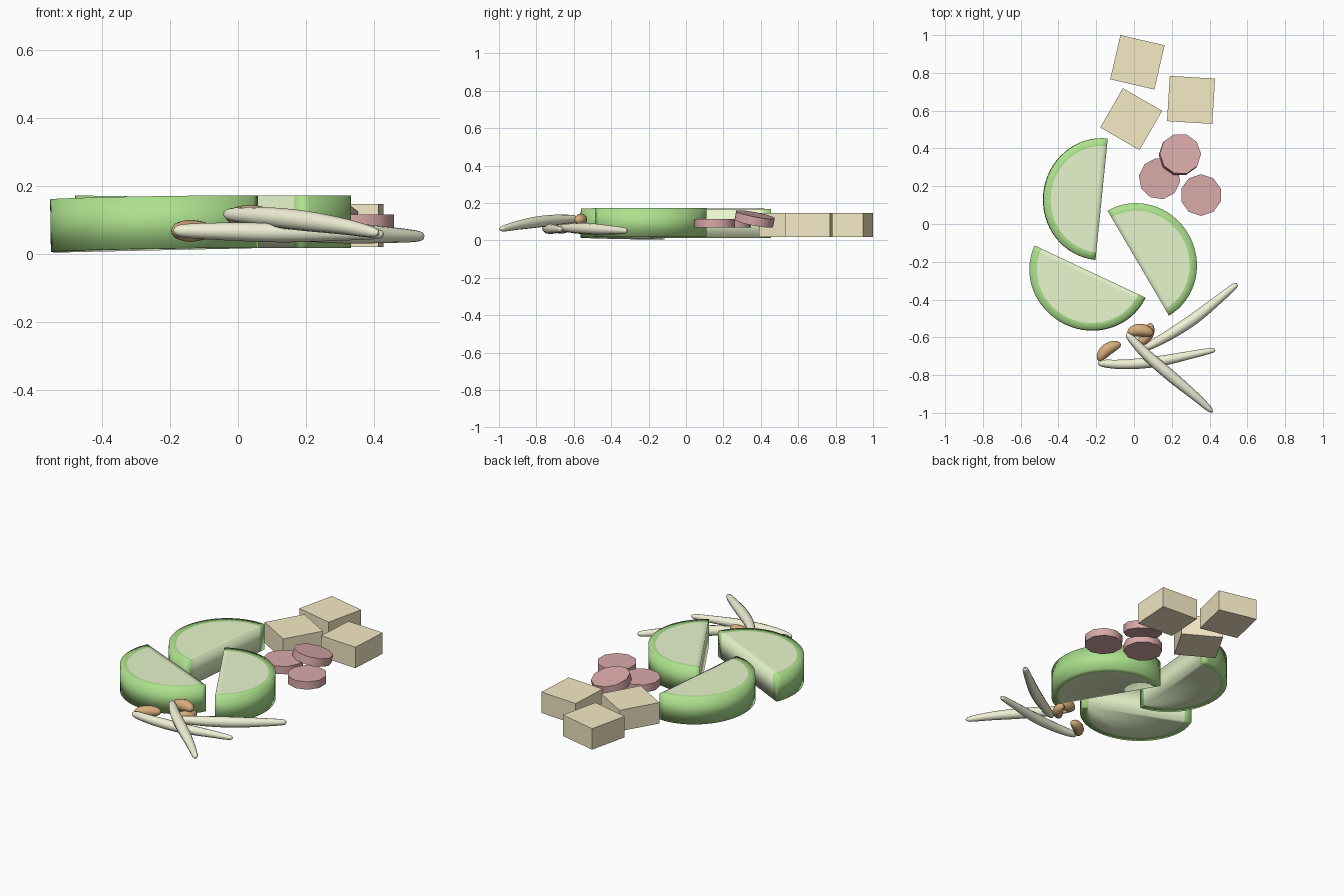
import bpy, bmesh, math
from mathutils import Matrix, Vector

if "Cube" in bpy.data.objects:
    bpy.data.objects.remove(bpy.data.objects["Cube"])


def material(name, rgb):
    m = bpy.data.materials.new(name)
    m.diffuse_color = (*rgb, 1)
    m.use_nodes = True
    m.node_tree.nodes["Principled BSDF"].inputs["Base Color"].default_value = m.diffuse_color
    return m


RIND = material("rind_green", (0.42, 0.76, 0.27))
FLESH = material("flesh_pale", (0.80, 0.92, 0.60))
TOFU = material("tofu_cream", (0.92, 0.82, 0.56))
SAUSAGE = material("sausage_pink", (0.70, 0.40, 0.40))
STEM = material("sprout_white", (0.88, 0.88, 0.68))
BEAN = material("bean_brown", (0.68, 0.42, 0.20))


def finish(name, bm, mats, angle=40):
    """Make the object; edges sharper than the angle stay hard."""
    bmesh.ops.recalc_face_normals(bm, faces=bm.faces)
    me = bpy.data.meshes.new(name)
    bm.to_mesh(me)
    bm.free()
    ob = bpy.data.objects.new(name, me)
    bpy.context.collection.objects.link(ob)
    for m in mats:
        me.materials.append(m)
    if angle:
        bpy.ops.object.select_all(action='DESELECT')
        ob.select_set(True)
        bpy.context.view_layer.objects.active = ob
        bpy.ops.object.shade_smooth_by_angle(angle=math.radians(angle))
    return ob


def place(loc, normal, spin):
    tilt = Vector((0, 0, 1)).rotation_difference(Vector(normal)).to_matrix().to_4x4()
    return Matrix.Translation(loc) @ tilt @ Matrix.Rotation(math.radians(spin), 4, 'Z')


def half_slice(name, a, b, z, normal, thick=0.155, n=32):
    """Half disc with a rind; the arc bulges to the left of chord a -> b."""
    a, b = Vector(a), Vector(b)
    r, mid, d = (b - a).length / 2, (a + b) / 2, b - a
    bm = bmesh.new()

    def arc(rad, h):
        return [bm.verts.new((rad * math.cos(math.pi * i / n),
                              0.955 * rad * math.sin(math.pi * i / n), h))
                for i in range(n + 1)]
    h = thick / 2
    ot, ob = arc(r, h), arc(r, -h)
    it, ib = arc(r * 0.875, h), arc(r * 0.875, -h)
    for p, q in ((ot, it), (ob, ib), (ot, ob)):       # rind top, bottom, wall
        for i in range(n):
            bm.faces.new((p[i], p[i + 1], q[i + 1], q[i]))
    for i in (0, n):                                  # rind on the cut face
        bm.faces.new((ot[i], it[i], ib[i], ob[i]))
    for loop in (it, ib, (it[0], it[n], ib[n], ib[0])):  # flesh
        bm.faces.new(loop).material_index = 1
    bm.transform(place((mid.x, mid.y, z), normal, math.degrees(math.atan2(d.y, d.x))))
    finish(name, bm, (RIND, FLESH), 120)


def tube(name, pts, mat, sides=12, steps=6):
    """Smooth tapered sweep through (x, y, z, radius) points."""
    p = [Vector(v) for v in pts]
    p = [2 * p[0] - p[1]] + p + [2 * p[-1] - p[-2]]
    path = []
    for i in range(1, len(p) - 2):
        for k in range(steps):
            t = k / steps
            path.append(0.5 * (2 * p[i] + (p[i + 1] - p[i - 1]) * t
                        + (2 * p[i - 1] - 5 * p[i] + 4 * p[i + 1] - p[i + 2]) * t ** 2
                        + (3 * p[i] - p[i - 1] - 3 * p[i + 1] + p[i + 2]) * t ** 3))
    path.append(p[-2])
    bm = bmesh.new()
    rings = []
    for i, c in enumerate(path):
        tan = (path[min(i + 1, len(path) - 1)] - path[max(i - 1, 0)]).to_3d().normalized()
        side = tan.cross(Vector((0, 0, 1))).normalized()
        up = side.cross(tan)
        rings.append([bm.verts.new(c.to_3d() + max(c.w, 0.003) *
                      (side * math.cos(2 * math.pi * j / sides) + up * math.sin(2 * math.pi * j / sides)))
                      for j in range(sides)])
    for r0, r1 in zip(rings, rings[1:]):
        for j in range(sides):
            k = (j + 1) % sides
            bm.faces.new((r0[j], r0[k], r1[k], r1[j]))
    bm.faces.new(rings[0])
    bm.faces.new(rings[-1])
    finish(name, bm, (mat,))


def bean(name, a, mid, b, z, r):
    """Kidney shape bent through three plan points."""
    A, M, B = Vector(a), Vector(mid), Vector(b)
    pts = []
    for i in range(11):
        ang = math.pi * i / 10
        t = (1 - math.cos(ang)) / 2
        c = (1 - t) ** 2 * A + 2 * t * (1 - t) * (2 * M - (A + B) / 2) + t * t * B
        pts.append((c.x, c.y, z, r * math.sin(ang) ** 0.85 if 0 < i < 10 else 0.003))
    tube(name, pts, BEAN, steps=2)


# cucumber half slices
half_slice("cucumber_slice_1", (-0.205, -0.19), (-0.14, 0.453), 0.09, (0.015, 0, 1))
half_slice("cucumber_slice_2", (0.06, -0.39), (-0.525, -0.115), 0.088, (-0.015, 0.015, 1))
half_slice("cucumber_slice_3", (-0.14, 0.07), (0.185, -0.485), 0.095, (0, 0, 1))

# tofu blocks
for i, (x, y, rot) in enumerate(((0.018, 0.856, -13), (-0.015, 0.555, -30), (0.302, 0.657, -3.5))):
    bm = bmesh.new()
    bmesh.ops.create_cube(bm, size=1)
    bm.transform(place((x, y, 0.083), (0, 0, 1), rot) @ Matrix.Diagonal((0.24, 0.24, 0.127, 1)))
    finish(f"tofu_block_{i + 1}", bm, (TOFU,), 0)

# sausage slices
for i, (loc, nrm, spin) in enumerate((((0.135, 0.24, 0.092), (0, 0, 1), 10),
                                      ((0.243, 0.367, 0.115), (0.12, 0.19, 1), 18),
                                      ((0.355, 0.153, 0.092), (0, 0, 1), 0))):
    bm = bmesh.new()
    bmesh.ops.create_cone(bm, cap_ends=True, segments=10, radius1=0.11, radius2=0.11, depth=0.047)
    bm.transform(place(loc, nrm, spin))
    finish(f"sausage_slice_{i + 1}", bm, (SAUSAGE,))

# bean sprout stems
tube("sprout_stem_1", ((-0.188, -0.73, 0.068, 0.004), (-0.165, -0.738, 0.068, 0.019),
                       (-0.04, -0.743, 0.066, 0.026), (0.13, -0.727, 0.062, 0.028),
                       (0.30, -0.693, 0.060, 0.021), (0.41, -0.67, 0.058, 0.014),
                       (0.43, -0.666, 0.058, 0.004)), STEM)
tube("sprout_stem_2", ((-0.035, -0.575, 0.116, 0.004), (-0.02, -0.60, 0.116, 0.019),
                       (0.07, -0.695, 0.110, 0.028), (0.19, -0.80, 0.098, 0.030),
                       (0.31, -0.90, 0.081, 0.024), (0.395, -0.976, 0.064, 0.016),
                       (0.414, -0.997, 0.060, 0.004)), STEM)
tube("sprout_stem_3", ((0.05, -0.665, 0.068, 0.004), (0.075, -0.65, 0.068, 0.019),
                       (0.19, -0.585, 0.065, 0.028), (0.32, -0.50, 0.061, 0.030),
                       (0.44, -0.405, 0.056, 0.024), (0.53, -0.33, 0.052, 0.016),
                       (0.546, -0.316, 0.052, 0.004)), STEM)

# bean heads
bean("bean_head_1", (-0.185, -0.725), (-0.142, -0.665), (-0.07, -0.637), 0.068, 0.032)
bean("bean_head_2", (-0.032, -0.58), (0.035, -0.562), (0.10, -0.585), 0.110, 0.034)
bean("bean_head_3", (0.085, -0.525), (0.07, -0.59), (0.015, -0.635), 0.068, 0.030)
